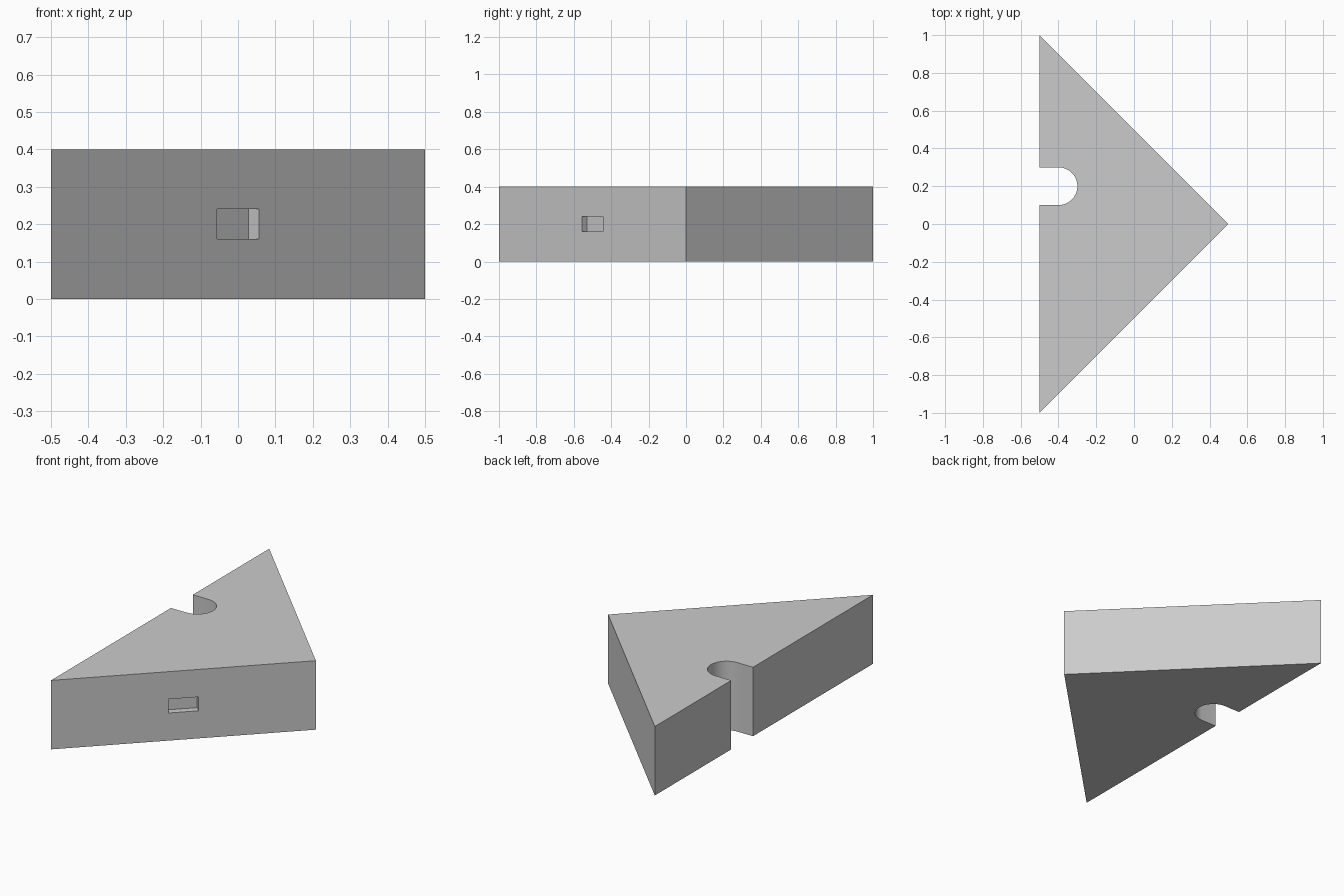
import bpy, bmesh
from math import sin, cos, pi, radians
from mathutils import Matrix

HEIGHT = 0.4
SLOT_RADIUS = 0.1
SLOT_X, SLOT_Y = -0.4, 0.2
ARC_STEPS = 32

cube = bpy.data.objects.get("Cube")
if cube:
    bpy.data.objects.remove(cube, do_unlink=True)

grey = bpy.data.materials.new("light grey")
grey.use_nodes = True
colour = (0.6, 0.6, 0.6, 1)
grey.diffuse_color = colour
grey.node_tree.nodes["Principled BSDF"].inputs["Base Color"].default_value = colour


def make_object(name, bm):
    bmesh.ops.recalc_face_normals(bm, faces=bm.faces)
    mesh = bpy.data.meshes.new(name)
    bm.to_mesh(mesh)
    bm.free()
    mesh.materials.append(grey)
    obj = bpy.data.objects.new(name, mesh)
    bpy.context.collection.objects.link(obj)
    return obj


# Triangular wedge with a round-ended slot in its long side
arc = [(SLOT_X + SLOT_RADIUS * cos(a), SLOT_Y + SLOT_RADIUS * sin(a))
       for a in (pi / 2 - pi * i / ARC_STEPS for i in range(ARC_STEPS + 1))]
outline = [(-0.5, -1), (0.5, 0), (-0.5, 1), (-0.5, SLOT_Y + SLOT_RADIUS),
           *arc, (-0.5, SLOT_Y - SLOT_RADIUS)]
bm = bmesh.new()
base = bm.faces.new([bm.verts.new((x, y, 0)) for x, y in outline])
side = bmesh.ops.extrude_face_region(bm, geom=[base])["geom"]
top_verts = [v for v in side if isinstance(v, bmesh.types.BMVert)]
bmesh.ops.translate(bm, vec=(0, 0, HEIGHT), verts=top_verts)
wedge = make_object("wedge_block", bm)

# Shallow rectangular pocket in the middle of the front slanted face
bm = bmesh.new()
bmesh.ops.create_cube(bm, size=1, matrix=(
    Matrix.Translation((0, -0.5, HEIGHT / 2))
    @ Matrix.Rotation(radians(45), 4, "Z")
    @ Matrix.Diagonal((0.16, 0.08, 0.08, 1))))
cutter = make_object("pocket_cutter", bm)
cutter.hide_render = True

pocket = wedge.modifiers.new("pocket", "BOOLEAN")
pocket.operation = "DIFFERENCE"
pocket.solver = "EXACT"
pocket.object = cutter
bpy.ops.object.select_all(action="DESELECT")
wedge.select_set(True)
bpy.context.view_layer.objects.active = wedge
bpy.ops.object.modifier_apply(modifier=pocket.name)
bpy.data.objects.remove(cutter, do_unlink=True)

# Smooth slot wall, crisp corners
bpy.ops.object.shade_smooth_by_angle(angle=radians(30))
